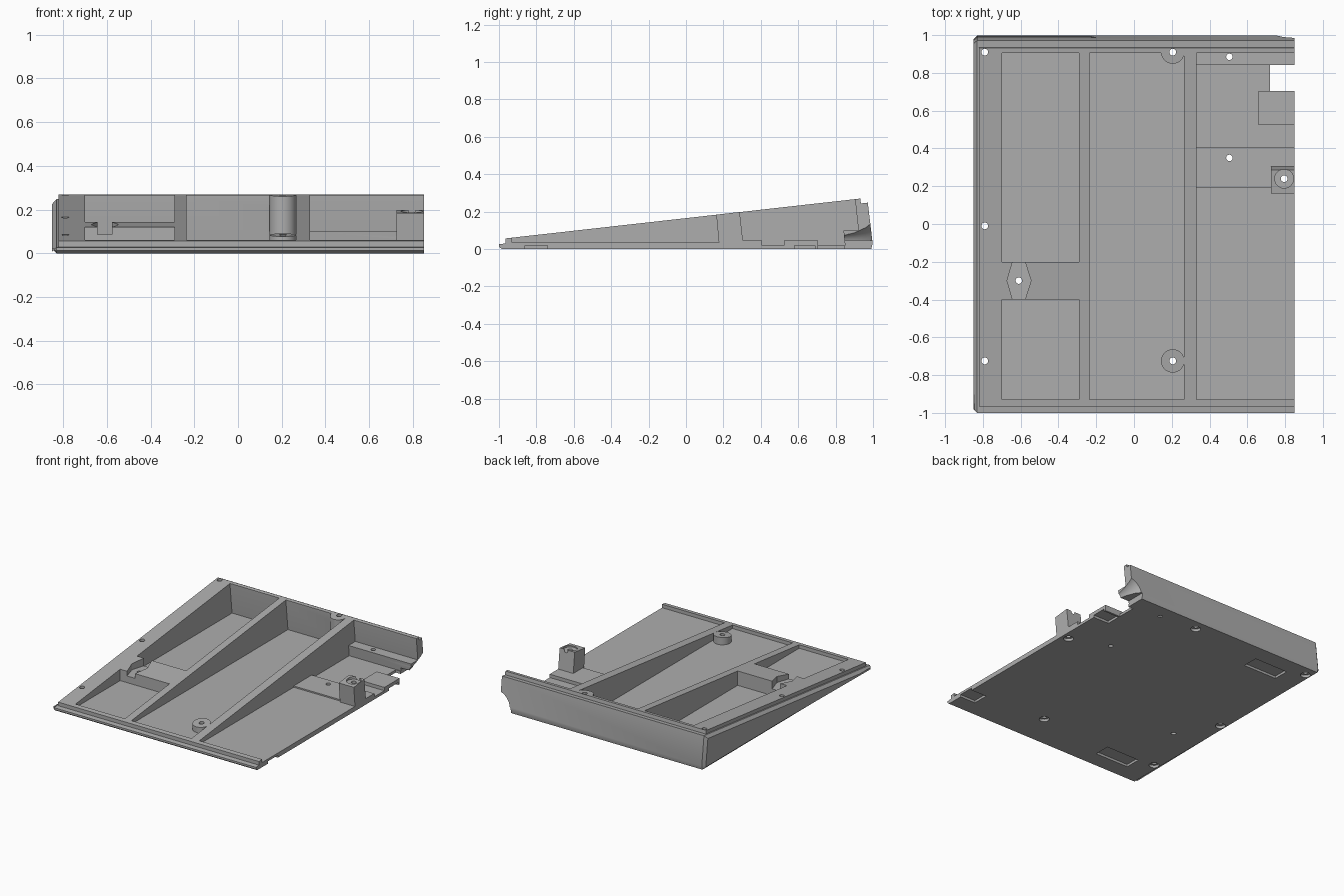
import bpy, bmesh, math

if "Cube" in bpy.data.objects:
    bpy.data.objects.remove(bpy.data.objects["Cube"])

grey = bpy.data.materials.new("plain grey")
grey.use_nodes = True
grey.diffuse_color = (0.42, 0.42, 0.42, 1)
grey.node_tree.nodes["Principled BSDF"].inputs["Base Color"].default_value = (0.42, 0.42, 0.42, 1)


def make(name, bm):
    bmesh.ops.recalc_face_normals(bm, faces=bm.faces)
    me = bpy.data.meshes.new(name)
    bm.to_mesh(me)
    bm.free()
    me.materials.append(grey)
    ob = bpy.data.objects.new(name, me)
    bpy.context.collection.objects.link(ob)
    return ob


def extrude(name, points, shift, chamfer=None):
    """Extrude a closed outline of 3D points by a vector."""
    bm = bmesh.new()
    face = bm.faces.new([bm.verts.new(p) for p in points])
    moved = bmesh.ops.extrude_face_region(bm, geom=[face])["geom"]
    bmesh.ops.translate(bm, vec=shift, verts=[g for g in moved if isinstance(g, bmesh.types.BMVert)])
    if chamfer:
        bmesh.ops.recalc_face_normals(bm, faces=bm.faces)
        edges = [e for e in bm.edges
                 if all(v.co.x < -0.8 and abs(v.co.y) > 0.95 for v in e.verts)]
        bmesh.ops.bevel(bm, geom=edges, offset=chamfer, segments=1, affect='EDGES')
    return make(name, bm)


def side_prism(name, x0, x1, profile, chamfer=None):
    return extrude(name, [(x0, y, z) for y, z in profile], (x1 - x0, 0, 0), chamfer)


def box(name, x0, x1, y0, y1, z0, z1):
    return side_prism(name, x0, x1, [(y0, z0), (y1, z0), (y1, z1), (y0, z1)])


def cylinder(name, x, y, r, z0, z1, sides=32):
    ring = [(x + r * math.cos(i * math.tau / sides), y + r * math.sin(i * math.tau / sides), z0)
            for i in range(sides)]
    return extrude(name, ring, (0, 0, z1 - z0))


def combine(target, tool, operation='DIFFERENCE'):
    mod = target.modifiers.new("join", 'BOOLEAN')
    mod.operation, mod.solver, mod.object = operation, 'EXACT', tool
    bpy.context.view_layer.objects.active = target
    bpy.ops.object.modifier_apply(modifier=mod.name)
    bpy.data.objects.remove(tool)


END = 0.9   # parts run past the open side and are trimmed at the end
TOP = 0.4   # cutter height
FLOOR = 0.035

# Wedge shell with a stepped rim
case = side_prism("case_bottom", -0.85, END,
                  [(-0.985, 0), (-1, 0.012), (-1, 0.026), (0.972, 0.248),
                   (0.998, 0.03), (0.99, 0)], chamfer=0.02)
raised = side_prism("raised_rim", -0.82, END,
                    [(-0.965, 0.01), (-0.965, 0.057), (0.932, 0.27), (0.955, 0.1), (0.955, 0.01)])
combine(case, raised, 'UNION')


def pocket(x0, x1, y0, y1, lean=0.024):
    return side_prism("pocket", x0, x1,
                      [(y0, FLOOR), (y1 + lean, FLOOR), (y1, 0.256), (y1, TOP), (y0, TOP)])


# Left pockets with a cross bar between them
combine(case, pocket(-0.70, -0.29, -0.93, -0.40, 0))
combine(case, pocket(-0.70, -0.29, -0.20, 0.905))

# Middle pocket, leaving two screw bosses standing
middle = pocket(-0.235, 0.265, -0.93, 0.905)
for y in (0.91, -0.725):
    combine(middle, cylinder("boss", 0.205, y, 0.062, -0.1, 0.5))
combine(case, middle)

# Right bay, open at the side, with platform, low rear floor and back ledge
combine(case, side_prism("right_bay", 0.33, 1.0,
                         [(-0.93, FLOOR), (0.19, FLOOR), (0.19, 0.045), (0.405, 0.045),
                          (0.405, 0.02), (0.85, 0.02), (0.842, 0.1), (0.922, 0.1),
                          (0.905, 0.256), (0.905, TOP), (-0.93, TOP)]))

# Opening and scooped end of the back wall
combine(case, box("side_opening", 0.72, 1.0, 0.705, 0.845, -0.1, 0.08))
combine(case, box("ledge_underside", 0.76, 1.0, 0.8, 1.1, -0.1, 0.045))
rings, sides = [], 32
bm = bmesh.new()
for y, r in ((0.8, 0.04), (0.9, 0.06), (0.96, 0.085), (1.02, 0.13)):
    rings.append([bm.verts.new((0.88 + r * math.cos(i * math.tau / sides), y,
                                0.035 + r * math.sin(i * math.tau / sides))) for i in range(sides)])
for a, b in zip(rings, rings[1:]):
    for i in range(sides):
        j = (i + 1) % sides
        bm.faces.new((a[i], a[j], b[j], b[i]))
bm.faces.new(rings[0])
bm.faces.new(rings[-1])
combine(case, make("scoop", bm))

# Support pad and leaning post in the right bay
combine(case, box("support_pad", 0.66, END, 0.525, 0.705, 0.008, 0.045), 'UNION')
combine(case, side_prism("post", 0.725, END,
                         [(0.178, 0.01), (0.162, 0.184), (0.287, 0.198), (0.308, 0.01)]), 'UNION')
combine(case, cylinder("post_socket", 0.795, 0.24, 0.05, 0.178, TOP))

# Six-sided notch in the cross bar
combine(case, extrude("bar_notch",
                      [(-0.64, -0.41, 0.085), (-0.58, -0.41, 0.085), (-0.545, -0.3, 0.085),
                       (-0.58, -0.19, 0.085), (-0.64, -0.19, 0.085), (-0.672, -0.3, 0.085)],
                      (0, 0, 0.3)))

# Screw holes with wide recesses underneath
for x, y in ((-0.79, 0.91), (-0.79, -0.01), (-0.79, -0.725),
             (0.205, 0.91), (0.205, -0.725), (0.795, 0.24)):
    combine(case, cylinder("screw_hole", x, y, 0.018, -0.1, TOP, 20))
    combine(case, cylinder("screw_recess", x, y, 0.035, -0.1, 0.02))
for x, y in ((-0.61, -0.3), (0.505, 0.885), (0.505, 0.35)):
    combine(case, cylinder("small_hole", x, y, 0.017, -0.1, TOP, 20))

# Foot recesses in the underside
for x0, x1, y0, y1 in ((-0.66, -0.38, 0.74, 0.86), (-0.66, -0.38, -0.86, -0.74),
                       (0.72, 1.0, -0.86, -0.74), (0.72, 1.0, 0.58, 0.69)):
    combine(case, box("foot_recess", x0, x1, y0, y1, -0.1, 0.018))

# Trim the open side flat
combine(case, box("side_trim", 0.85, 1.2, -1.5, 1.5, -0.5, 0.6))

bpy.ops.object.select_all(action='DESELECT')
case.select_set(True)
bpy.context.view_layer.objects.active = case
bpy.ops.object.shade_smooth_by_angle(angle=math.radians(30))
